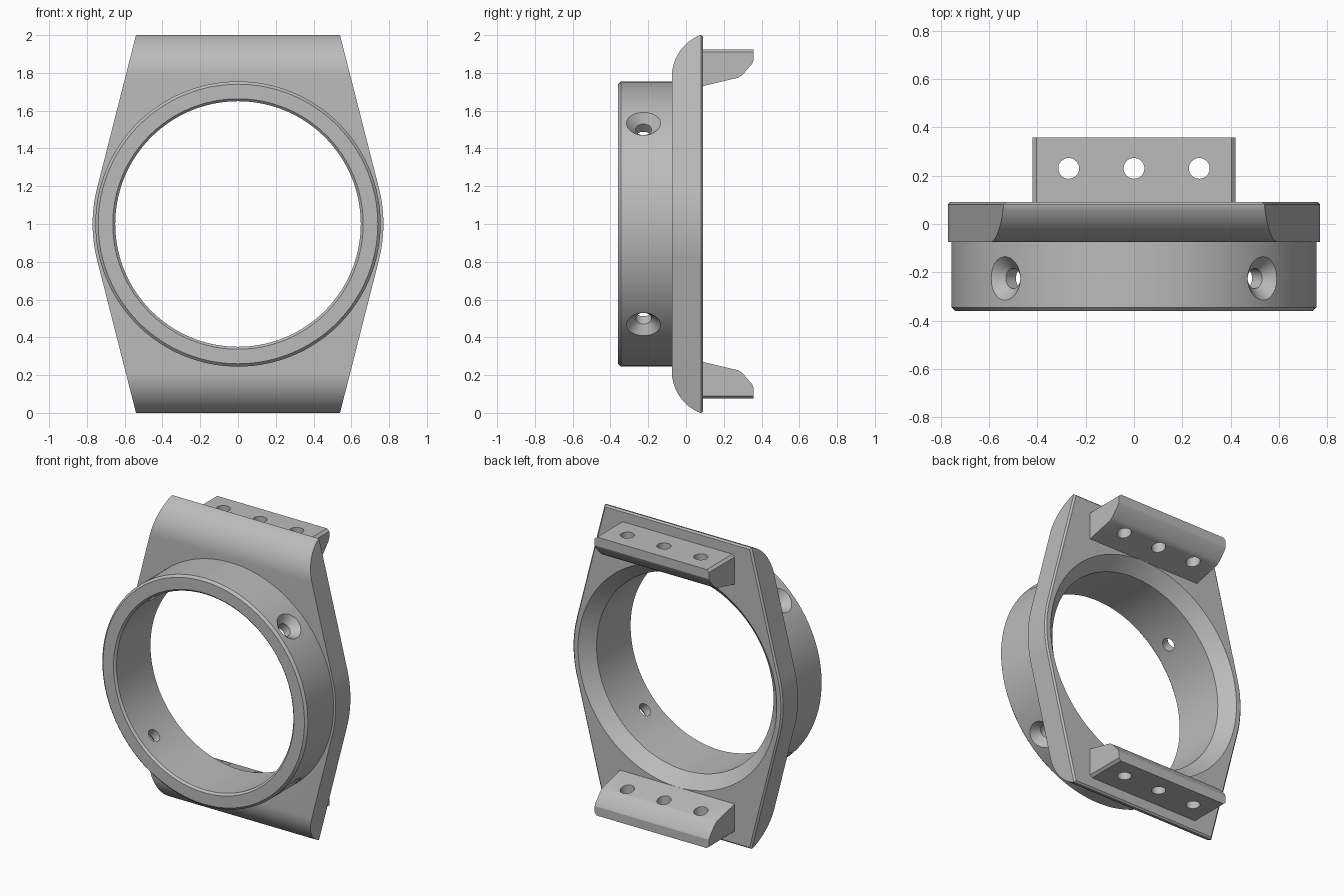
import bpy, bmesh, math
from mathutils import Vector

if "Cube" in bpy.data.objects:
    bpy.data.objects.remove(bpy.data.objects["Cube"])

grey = bpy.data.materials.new("plain grey")
grey.use_nodes = True
grey.diffuse_color = (0.5, 0.5, 0.5, 1)
grey.node_tree.nodes["Principled BSDF"].inputs["Base Color"].default_value = (0.5, 0.5, 0.5, 1)


def loft(name, rings):
    """Closed solid through a list of equal-length point rings."""
    bm = bmesh.new()
    loops = [[bm.verts.new(p) for p in ring] for ring in rings]
    n = len(loops[0])
    for a, b in zip(loops, loops[1:]):
        for i in range(n):
            j = (i + 1) % n
            bm.faces.new((a[i], a[j], b[j], b[i]))
    bm.faces.new(loops[0])
    bm.faces.new(loops[-1])
    bmesh.ops.recalc_face_normals(bm, faces=bm.faces)
    mesh = bpy.data.meshes.new(name)
    bm.to_mesh(mesh)
    bm.free()
    mesh.materials.append(grey)
    obj = bpy.data.objects.new(name, mesh)
    bpy.context.collection.objects.link(obj)
    return obj


def lathe(name, profile, centre, axis=(0, 1, 0), steps=128):
    """Revolve (radius, distance) pairs about an axis through centre."""
    turn = Vector((0, 1, 0)).rotation_difference(Vector(axis))
    angles = [math.tau * i / steps for i in range(steps)]
    return loft(name, [[Vector(centre) + turn @ Vector((r * math.cos(a), d, r * math.sin(a)))
                        for a in angles] for r, d in profile])


def combine(obj, tool, operation):
    """Apply a boolean and discard the tool."""
    mod = obj.modifiers.new("cut", "BOOLEAN")
    mod.operation, mod.solver, mod.object = operation, "EXACT", tool
    bpy.context.view_layer.objects.active = obj
    bpy.ops.object.modifier_apply(modifier=mod.name)
    bpy.data.objects.remove(tool)


def smooth(obj):
    bpy.ops.object.select_all(action="DESELECT")
    obj.select_set(True)
    bpy.context.view_layer.objects.active = obj
    bpy.ops.object.shade_smooth_by_angle(angle=math.radians(25))


# Plate outline: straight flanks tangent to a round waist
def outline(inset, y):
    radius, corner, end = 0.77 - inset, 0.54 - inset, 1 - inset
    tangent = math.atan2(end, corner) - math.acos(radius / math.hypot(end, corner))
    arc = [tangent * (i / 8 - 1) for i in range(17)]
    right = [(corner, -end)] + [(radius * math.cos(a), radius * math.sin(a)) for a in arc]
    right.append((corner, end))
    return [(x, y, 1 + z) for x, z in right] + [(-x, y, 1 + z) for x, z in reversed(right)]


body = loft("case_body", [outline(0, -0.075), outline(0, 0.08), outline(0.01, 0.09)])

# Round the front of both plate ends
R = 0.236
sweep = math.asin(0.22 / R)
side = [(-0.075 + R - R * math.cos(sweep * i / 16), 0.78 + R * math.sin(sweep * i / 16))
        for i in range(17)] + [(0.12, 1.05), (0.2, 1.05)]
side = side + [(y, -z) for y, z in reversed(side)]
rounder = loft("end_rounder", [[(x, y, 1 + z) for y, z in side] for x in (-1, 1)])
combine(body, rounder, "INTERSECT")

# Front ring with chamfered rim, then the flared bore
collar = lathe("collar", [(0.74, -0.36), (0.755, -0.345), (0.755, 0)], (0, 0, 1))
combine(body, collar, "UNION")
bore = lathe("bore", [(0.673, -0.37), (0.65, -0.347), (0.65, 0.01), (0.74, 0.1)], (0, 0, 1))
combine(body, bore, "DIFFERENCE")

# Four countersunk screw holes
for sx in (-1, 1):
    for sz in (-1, 1):
        axis = Vector((sx, 0, sz)).normalized()
        hole = lathe("screw_hole", [(0.042, 0.5), (0.042, 0.707), (0.14, 0.805)],
                     (0, -0.225, 1), axis, 48)
        combine(body, hole, "DIFFERENCE")
smooth(body)

# Rear lugs, each with three through holes
for name, s in (("upper_lug", 1), ("lower_lug", -1)):
    def section(x, top):
        pts = [(0.05, 0.722), (0.09, 0.73), (0.278, 0.775), (0.3, 0.791),
               (0.348, 0.845), (0.358, 0.866), (0.358, top), (0.05, top)]
        return [(x, y, 1 + s * z) for y, z in pts]

    lug = loft(name, [section(-0.42, 0.91), section(-0.403, 0.925),
                      section(0.403, 0.925), section(0.42, 0.91)])
    for x in (-0.27, 0, 0.27):
        pin = lathe("pin_hole", [(0.043, -0.2), (0.043, 0.2)],
                    (x, 0.23, 1 + s * 0.85), (0, 0, 1), 48)
        combine(lug, pin, "DIFFERENCE")
    smooth(lug)
